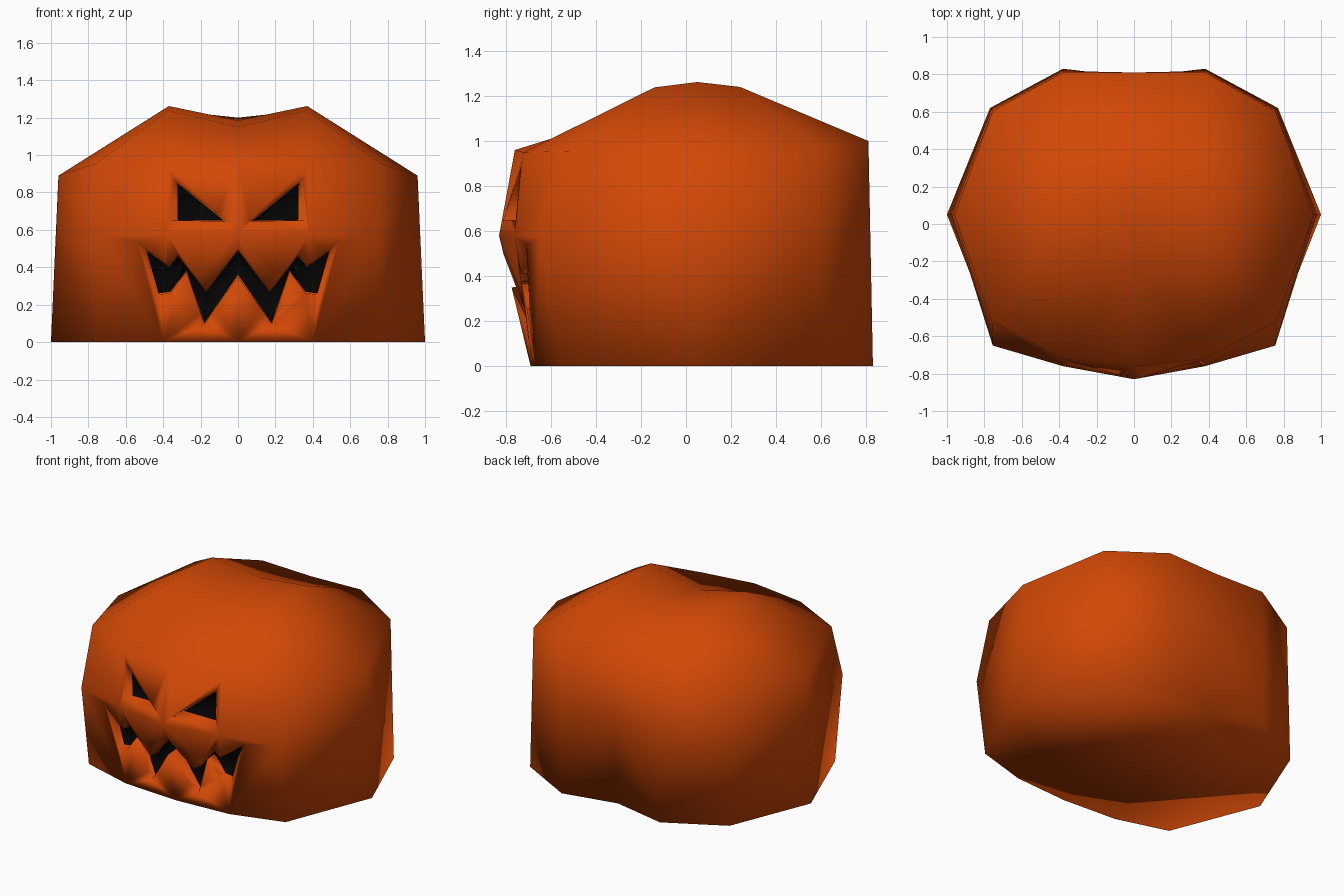
import bpy, bmesh

if "Cube" in bpy.data.objects:
    bpy.data.objects.remove(bpy.data.objects["Cube"])


def material(name, color):
    m = bpy.data.materials.new(name)
    m.diffuse_color = color
    m.use_nodes = True
    m.node_tree.nodes["Principled BSDF"].inputs["Base Color"].default_value = m.diffuse_color
    return m


orange = material("orange_skin", (0.64, 0.065, 0.002, 1))
black = material("dark_hollow", (0.001, 0.001, 0.001, 1))


def finish(bm, name):
    bmesh.ops.triangulate(bm, faces=[f for f in bm.faces if len(f.verts) > 3])
    bmesh.ops.recalc_face_normals(bm, faces=bm.faces[:])
    me = bpy.data.meshes.new(name)
    bm.to_mesh(me)
    bm.free()
    ob = bpy.data.objects.new(name, me)
    bpy.context.collection.objects.link(ob)
    return ob


# Half rings of the shell, from front centre round to back centre
base = [(0, -.69, 0), (.40, -.665, 0), (.76, -.56, 0), (1, .05, 0),
        (.77, .62, 0), (.38, .83, 0), (0, .75, 0)]
upper = [(0, -.76, .96), (.38, -.72, .95), (.76, -.52, .955), (.96, .05, .89),
         (.755, .605, .97), (.38, .81, 1.0), (0, .81, .99)]
middle = [(0, -.83, .58), (.38, -.76, .58), (.755, -.65, .57)]
middle += [tuple(a * .4 + b * .6 for a, b in zip(base[i], upper[i])) for i in range(3, 7)]

bm = bmesh.new()


def ring(half):
    pts = half + [(-x, y, z) for x, y, z in half[-2:0:-1]]
    return [bm.verts.new(p) for p in pts]


rings = [ring(h) for h in (base, middle, upper)]
for lo, hi in zip(rings, rings[1:]):
    for i in range(12):
        j = (i + 1) % 12
        if i < 6:
            bm.faces.new((lo[i], lo[j], hi[j]))
            bm.faces.new((lo[i], hi[j], hi[i]))
        else:
            bm.faces.new((lo[i], lo[j], hi[i]))
            bm.faces.new((lo[j], hi[j], hi[i]))

# Flat underside
bm.faces.new(rings[0][::-1])

# Lobed top with a dip along the middle
dip = [bm.verts.new(p) for p in ((0, -.15, 1.15), (0, .05, 1.185), (0, .24, 1.2))]
top = rings[2]
for s in (1, -1):
    p = [top[i if s == 1 else (12 - i) % 12] for i in range(7)]
    a, b, c = [bm.verts.new((s * .37, y, z)) for y, z in ((-.14, 1.238), (.05, 1.262), (.24, 1.24))]
    for f in ((p[0], p[1], a, dip[0]), (p[1], p[2], a), (p[2], b, a), (p[2], p[3], b),
              (p[3], c, b), (p[3], p[4], c), (p[4], p[5], c), (p[5], p[6], dip[2], c),
              (dip[0], a, b), (dip[0], b, dip[1]), (dip[1], b, c, dip[2])):
        bm.faces.new(f)
body = finish(bm, "pumpkin_shell")
body.data.materials.append(orange)
body.data.materials.append(black)


def carve(name, front, back, depth):
    """Cut a tapered recess from the front down to y = depth."""
    cb = bmesh.new()
    f = [cb.verts.new((x, -.9, z)) for x, z in front]
    k = [cb.verts.new((x, depth, z)) for x, z in back]
    n = len(f)
    for i in range(n):
        j = (i + 1) % n
        cb.faces.new((f[i], f[j], k[j], k[i]))
    cb.faces.new(f[::-1])
    cb.faces.new(k)
    cutter = finish(cb, name)
    cutter.hide_render = True
    mod = body.modifiers.new(name, "BOOLEAN")
    mod.operation = "DIFFERENCE"
    mod.solver = "EXACT"
    mod.object = cutter
    bpy.context.view_layer.objects.active = body
    bpy.ops.object.modifier_apply(modifier=mod.name)
    bpy.data.objects.remove(cutter)


# Slanted eyes
EYE, MOUTH = -.705, -.65
for s in (1, -1):
    carve("eye_cutter", [(s * .45, 1.0), (s * .47, .647), (s * .05, .647)],
          [(s * .325, .85), (s * .322, .65), (s * .075, .65)], EYE)


# Jagged grin: right half from centre top round to centre bottom
def mirrored(half):
    return half + [(-x, z) for x, z in half[-2:0:-1]]


grin_back = [(0, .49), (.17, .27), (.32, .46), (.37, .405), (.49, .49),
             (.425, .26), (.36, .27), (.275, .385), (.18, .10), (0, .36)]
grin_front = [(0, .50), (.17, .28), (.32, .47), (.38, .425), (.70, .70),
              (.50, .235), (.36, .24), (.275, .36), (.18, .085), (0, .34)]
carve("mouth_cutter", mirrored(grin_front), mirrored(grin_back), MOUTH)

# Dark floors of the recesses
for poly in body.data.polygons:
    flat = abs(poly.normal.y) > .999
    near = any(abs(poly.center.y - d) < .002 for d in (EYE, MOUTH))
    poly.material_index = 1 if flat and near else 0
    poly.use_smooth = True
